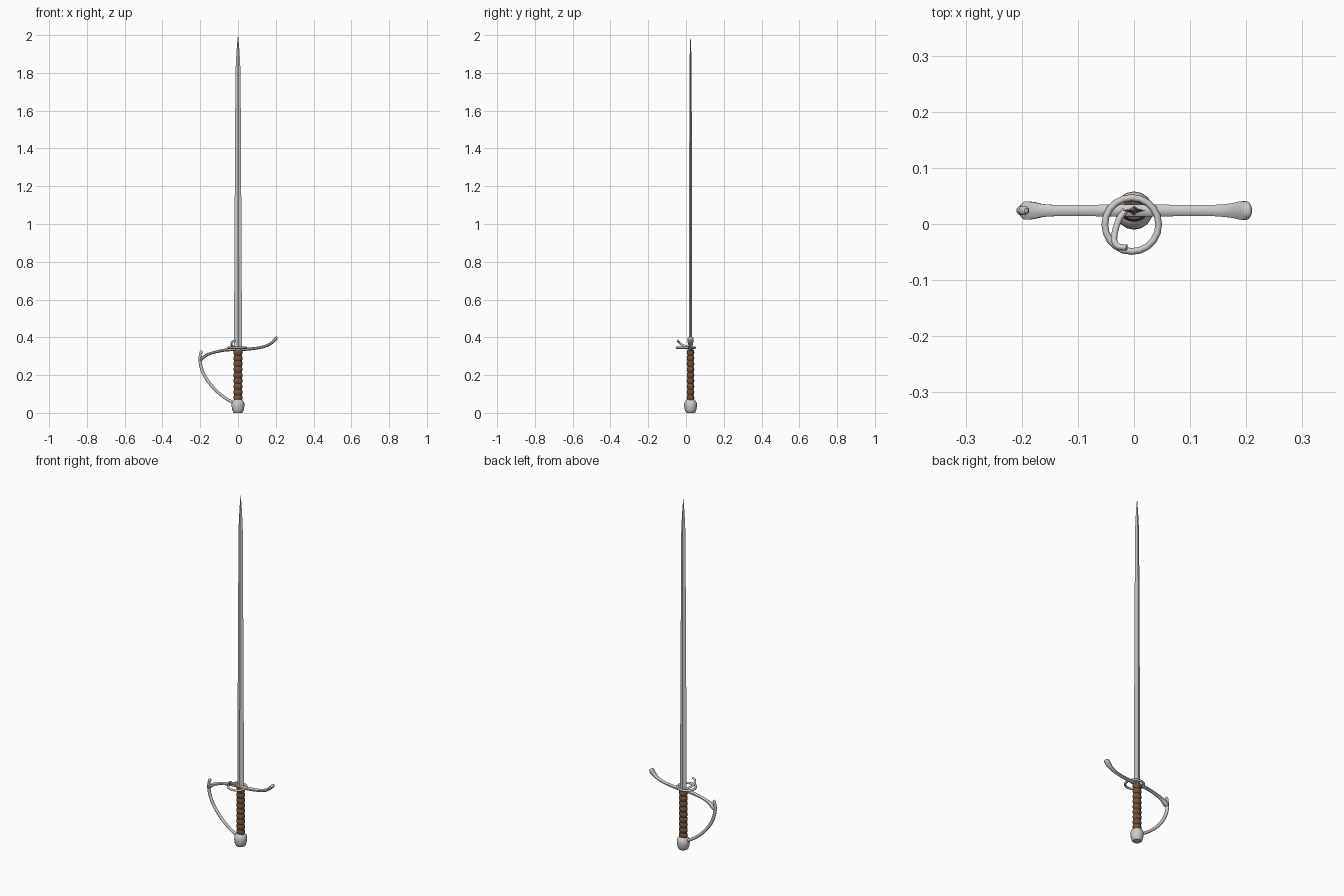
import bpy, bmesh, math
from mathutils import Vector

if "Cube" in bpy.data.objects:
    bpy.data.objects.remove(bpy.data.objects["Cube"])

CY = 0.024  # depth of the blade axis


def loft(name, rings, angle=35, mat=None):
    """Skin a list of equal-length point rings and cap both ends."""
    bm = bmesh.new()
    vs = [[bm.verts.new(p) for p in r] for r in rings]
    n = len(vs[0])
    for a, b in zip(vs, vs[1:]):
        for i in range(n):
            j = (i + 1) % n
            bm.faces.new((a[i], a[j], b[j], b[i]))
    bm.faces.new(vs[0][::-1])
    bm.faces.new(vs[-1])
    bmesh.ops.recalc_face_normals(bm, faces=bm.faces)
    me = bpy.data.meshes.new(name)
    bm.to_mesh(me)
    bm.free()
    ob = bpy.data.objects.new(name, me)
    bpy.context.collection.objects.link(ob)
    if mat:
        me.materials.append(mat)
    bpy.ops.object.select_all(action='DESELECT')
    ob.select_set(True)
    bpy.context.view_layer.objects.active = ob
    bpy.ops.object.shade_smooth_by_angle(angle=math.radians(angle))
    return ob


def lathe(name, profile, sides, squash=1.0, mat=None, angle=35):
    """Upright turned part from (radius, z) pairs."""
    rings = [[(r * math.cos(2 * math.pi * i / sides),
               CY + squash * r * math.sin(2 * math.pi * i / sides), z)
              for i in range(sides)] for r, z in profile]
    return loft(name, rings, angle, mat)


def smooth(keys, steps):
    """Catmull-Rom through keys of any dimension."""
    k = [Vector(p) for p in keys]
    k = [2 * k[0] - k[1]] + k + [2 * k[-1] - k[-2]]
    out = []
    for a, b, c, d in zip(k, k[1:], k[2:], k[3:]):
        for s in range(steps):
            t = s / steps
            out.append(0.5 * (2 * b + (c - a) * t + (2 * a - 5 * b + 4 * c - d) * t * t
                              + (3 * b - a - 3 * c + d) * t ** 3))
    return out + [k[-2]]


def sweep(name, keys, ref, sides=8, steps=3):
    """Bar along keys of (x, y, z, half size along ref, half size across)."""
    pts = smooth(keys, steps)
    pos = [Vector(p[:3]) for p in pts]
    rings = []
    for i, p in enumerate(pts):
        t = (pos[min(i + 1, len(pos) - 1)] - pos[max(i - 1, 0)]).normalized()
        u = (Vector(ref) - t * t.dot(Vector(ref))).normalized()
        v = t.cross(u)
        rings.append([pos[i] + u * p[3] * math.cos(w) + v * p[4] * math.sin(w)
                      for w in (2 * math.pi * (s + 0.5) / sides for s in range(sides))])
    return loft(name, rings, 50)


leather = bpy.data.materials.new("leather")
leather.diffuse_color = (0.17, 0.085, 0.045, 1)
leather.use_nodes = True
leather.node_tree.nodes["Principled BSDF"].inputs["Base Color"].default_value = leather.diffuse_color

# Blade: hollow-ground diamond section, tapering to a point
blade = []
for z, w, t in [(0.32, .021, .009), (0.42, .021, .009), (1.1, .0175, .0075), (1.8, .0135, .006),
                (1.87, .0105, .005), (1.94, .006, .003), (2.0, .0004, .0004)]:
    sec = [(w, 0), (.35 * w, .42 * t), (0, t), (-.35 * w, .42 * t)]
    sec += [(-x, -y) for x, y in sec]
    blade.append([(x, CY + y, z) for x, y in sec])
loft("blade", blade, 15)

# Grip with wrapped ridges
ridges, z0, z1 = 9, 0.065, 0.335
step = (z1 - z0) / ridges
profile = [(.019, z0)]
for i in range(ridges):
    z = z0 + i * step
    profile += [(.0235, z + .28 * step), (.0245, z + .5 * step),
                (.0235, z + .72 * step), (.0195, z + step)]
lathe("grip", profile, 16, 0.82, leather)

# Pommel
lathe("pommel", [(.021, 0), (.026, .004), (.031, .018), (.034, .036), (.0335, .05),
                 (.029, .062), (.021, .069), (.016, .073)], 16)

# Crossguard: S-curved bar with flared ends
sweep("crossguard", [
    (-.203, CY, .277, .008, .005), (-.194, CY, .285, .017, .009), (-.178, CY, .298, .016, .009),
    (-.155, CY, .311, .0115, .008), (-.1, CY, .327, .0105, .008), (-.04, CY, .335, .0115, .009),
    (.04, CY, .337, .0115, .009), (.1, CY, .343, .0105, .008), (.145, CY, .353, .011, .008),
    (.175, CY, .368, .014, .008), (.194, CY, .386, .018, .0095), (.203, CY, .397, .015, .009),
    (.207, CY, .402, .007, .004)], (0, 1, 0))

# Knuckle bow from the pommel to a small curled finial
sweep("knuckle_bow", [
    (-.018, CY, .05, .007, .008), (-.07, CY, .08, .0075, .0085), (-.125, CY, .127, .008, .009),
    (-.17, CY, .185, .008, .009), (-.193, CY, .235, .008, .009), (-.201, CY, .28, .009, .009),
    (-.2, CY, .307, .0075, .007), (-.195, CY, .322, .009, .0085), (-.192, CY, .33, .004, .004)],
    (0, 1, 0))

# Side ring around the blade base
bpy.ops.mesh.primitive_torus_add(major_radius=.048, minor_radius=.006, major_segments=20,
                                 minor_segments=8, location=(-.004, -.001, .345))
bpy.context.object.name = "guard_ring"
bpy.ops.object.shade_smooth_by_angle(angle=math.radians(50))

# Hooked finger branch inside the ring
sweep("finger_hook", [
    (-.016, .024, .345, .006, .006), (-.027, .008, .35, .006, .006), (-.034, -.014, .357, .006, .006),
    (-.035, -.03, .367, .006, .006), (-.028, -.04, .377, .006, .006),
    (-.013, -.042, .383, .0055, .0055)], (0, 0, 1))
